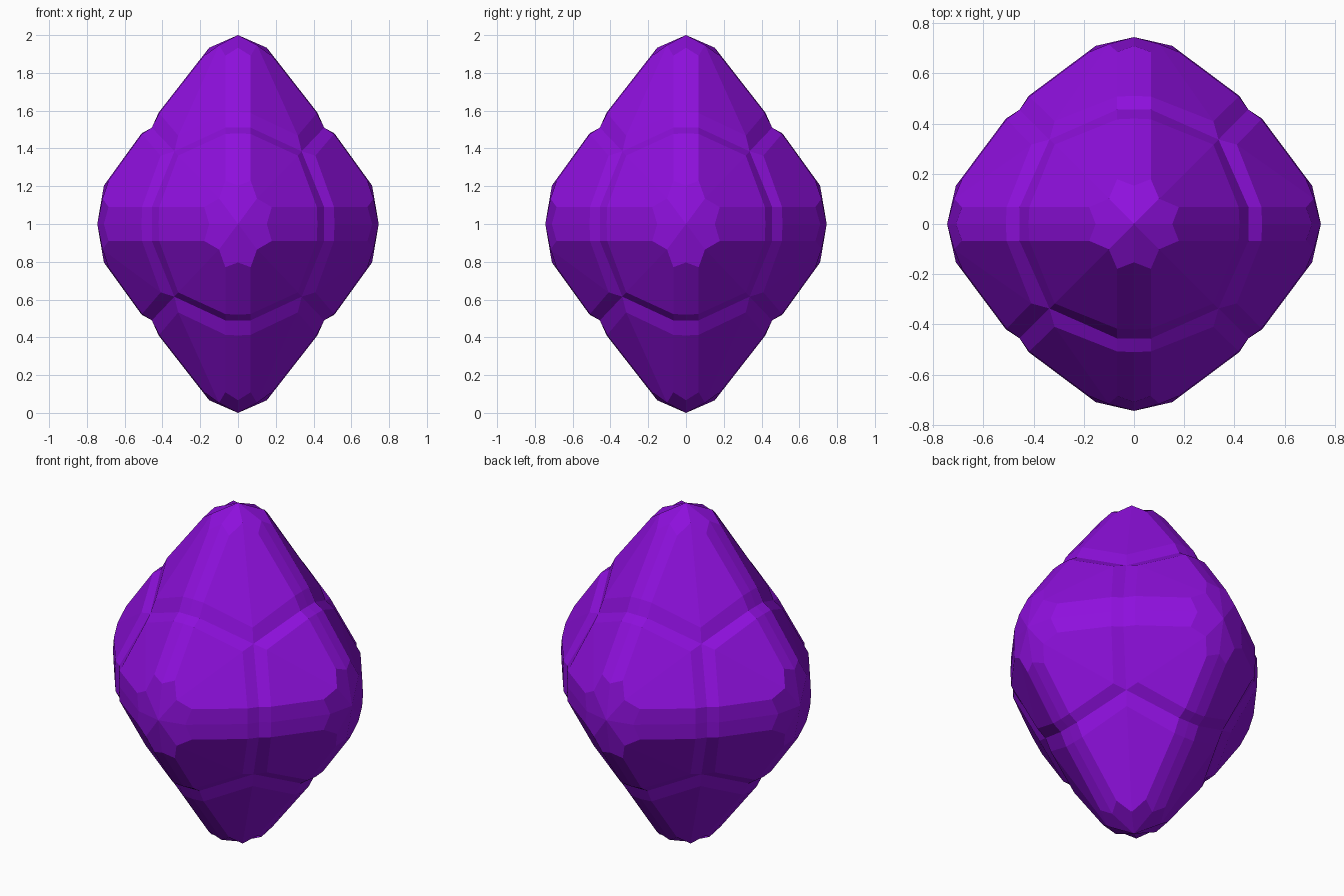
import bpy, bmesh
from mathutils import Vector

if "Cube" in bpy.data.objects:
    bpy.data.objects.remove(bpy.data.objects["Cube"])

# One eighth of a raised cap, facing +z on a unit body (x >= y >= 0)
P = {
    "centre": (0, 0, 1), "axis_in": (.205, 0, .953), "tip": (.24, .09, .92),
    "notch": (.135, .135, .963), "axis_out": (.564, 0, .685),
    "strip_out": (.56, .09, .682), "corner": (.425, .425, .55),
    "groove_axis": (.612, 0, .612), "groove_strip": (.612, .09, .612),
    "groove_corner": (.452, .452, .452),
}
FACES = [
    ("centre", "axis_in", "tip", "notch"),
    ("axis_in", "axis_out", "strip_out", "tip"),
    ("tip", "strip_out", "corner", "notch"),
    ("axis_out", "groove_axis", "groove_strip", "strip_out"),
    ("strip_out", "groove_strip", "groove_corner", "corner"),
]
# Height profile: unit height -> final height
KNOTS = [(0, 0), (.2, .2), (.425, .362), (.564, .48), (.612, .51),
         (.685, .59), (.953, .933), (1, 1)]


def height(z):
    a = abs(z)
    for (x0, y0), (x1, y1) in zip(KNOTS, KNOTS[1:]):
        if a <= x1 + 1e-6:
            h = y0 + (y1 - y0) * (a - x0) / (x1 - x0)
            return h if z >= 0 else -h


def place(v):
    return Vector((v[0] * .745, v[1] * .745, height(v[2]) + 1))


# Repeat the eighth over all six caps
bm = bmesh.new()
for axis in range(3):
    for sx in (1, -1):
        for sy in (1, -1):
            for sz in (1, -1):
                for swap in (False, True):
                    for face in FACES:
                        verts = []
                        for name in face:
                            x, y, z = P[name]
                            if swap:
                                x, y = y, x
                            local = (x * sx, y * sy, z * sz)
                            v = [local[(i + axis) % 3] for i in range(3)]
                            verts.append(bm.verts.new(place(v)))
                        bm.faces.new(verts)
bmesh.ops.remove_doubles(bm, verts=bm.verts, dist=1e-4)
bmesh.ops.recalc_face_normals(bm, faces=bm.faces)

mesh = bpy.data.meshes.new("crystal")
bm.to_mesh(mesh)
bm.free()
crystal = bpy.data.objects.new("crystal", mesh)
bpy.context.collection.objects.link(crystal)

# Purple material
mat = bpy.data.materials.new("purple")
mat.diffuse_color = (.27, .005, .72, 1)
mat.use_nodes = True
mat.node_tree.nodes["Principled BSDF"].inputs["Base Color"].default_value = mat.diffuse_color
mesh.materials.append(mat)
